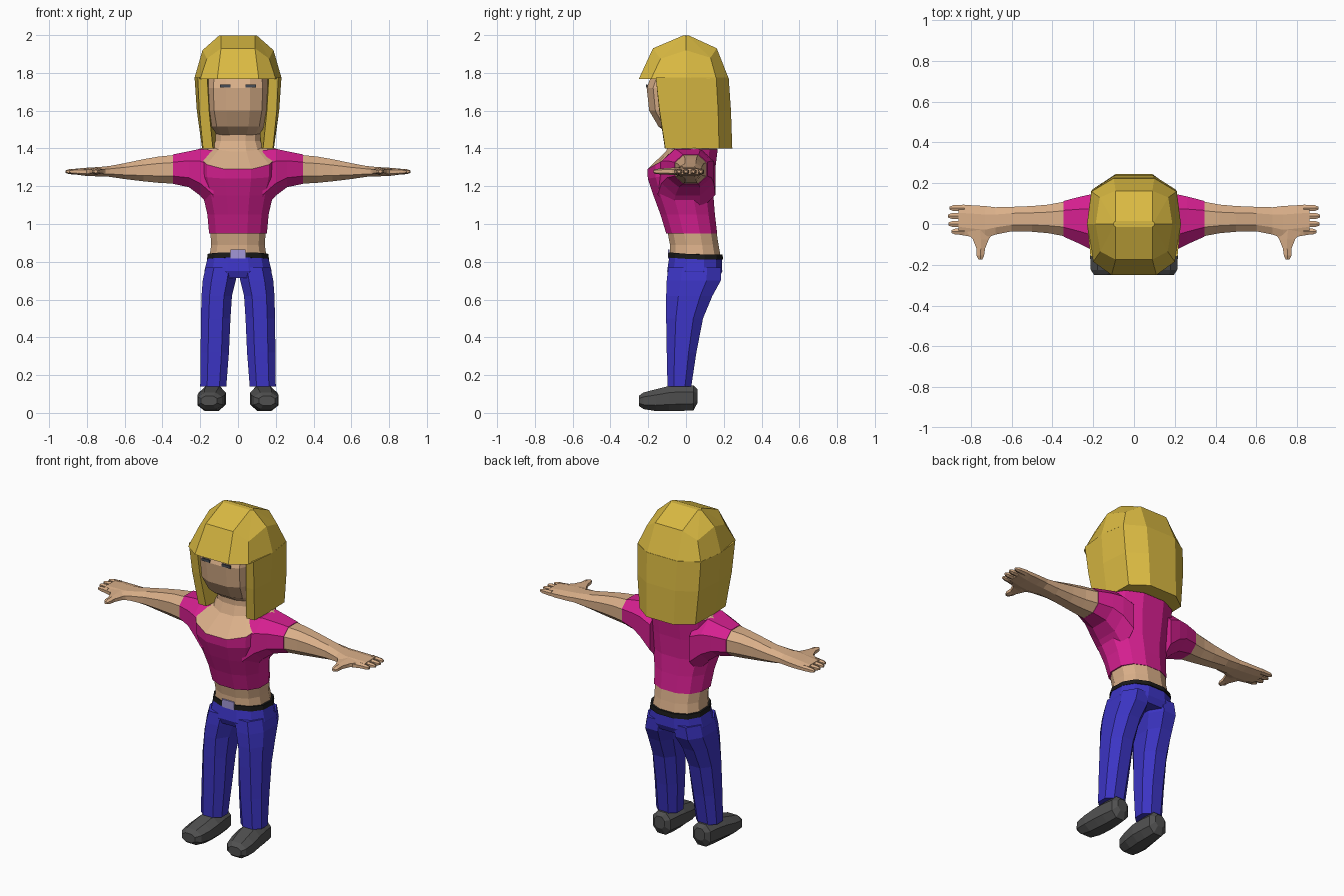
import bpy, bmesh, math
from mathutils import Vector


def material(name, rgb):
    m = bpy.data.materials.new(name)
    m.diffuse_color = (*rgb, 1)
    return m


SKIN = material("skin", (0.70, 0.43, 0.25))
PINK = material("pink", (0.67, 0.014, 0.28))
BLUE = material("denim blue", (0.045, 0.035, 0.55))
HAIR = material("blonde", (0.70, 0.49, 0.055))
GREY = material("shoe grey", (0.08, 0.08, 0.08))
BLACK = material("belt black", (0.01, 0.01, 0.01))
LILAC = material("buckle lilac", (0.36, 0.31, 0.68))
EYE = material("eye grey", (0.06, 0.07, 0.09))


def loft(name, rings, mat, mirror=False):
    """Skin a list of equal-length point rings and cap both ends."""
    bm = bmesh.new()
    loops = [[bm.verts.new(p) for p in r] for r in rings]
    n = len(loops[0])
    for a, b in zip(loops, loops[1:]):
        for i in range(n):
            j = (i + 1) % n
            bm.faces.new((a[i], a[j], b[j], b[i]))
    bm.faces.new(loops[0][::-1])
    bm.faces.new(loops[-1])
    bmesh.ops.recalc_face_normals(bm, faces=bm.faces)
    me = bpy.data.meshes.new(name)
    bm.to_mesh(me)
    bm.free()
    me.materials.append(mat)
    ob = bpy.data.objects.new(name, me)
    bpy.context.collection.objects.link(ob)
    if mirror:
        ob.modifiers.new("mirror", 'MIRROR')
    return ob


def oval(u0, u1, v0, v1, n=8, power=0.85):
    """Squarish oval filling the given box, with flat sides facing the axes."""
    pts = []
    for i in range(n):
        a = 2 * math.pi * (i + 0.5) / n
        c, s = math.cos(a), math.sin(a)
        pts.append((math.copysign(abs(c) ** power, c), math.copysign(abs(s) ** power, s)))
    mu, mv = max(p[0] for p in pts), max(p[1] for p in pts)
    return [((u0 + u1) / 2 + p[0] / mu * (u1 - u0) / 2,
             (v0 + v1) / 2 + p[1] / mv * (v1 - v0) / 2) for p in pts]


def level(z, x0, x1, y0, y1, n=8, power=0.85):
    return [(x, y, z) for x, y in oval(x0, x1, y0, y1, n, power)]


def body(zf, zb, hw, y0, y1):
    """Body ring whose front may dip lower than its sides and back."""
    out = []
    for x, y in oval(-hw, hw, y0, y1, 12):
        t = min(1, 2 * (y - y0) / (y1 - y0))
        out.append((x, y, zf + (zb - zf) * t))
    return out


def across(x, y0, y1, z0, z1, n=8):
    return [(x, y, z) for y, z in oval(y0, y1, z0, z1, n)]


def along(y, x0, x1, z0, z1, n=8):
    return [(x, y, z) for x, z in oval(x0, x1, z0, z1, n)]


def box(name, x0, x1, y0, y1, z0, z1, mat, mirror=False):
    corners = ((x0, y0), (x1, y0), (x1, y1), (x0, y1))
    return loft(name, [[(x, y, z) for x, y in corners] for z in (z0, z1)], mat, mirror)


# Torso: midriff, shirt, bare upper chest and neck
loft("midriff", [body(0.82, 0.82, 0.152, -0.085, 0.185),
                 body(0.89, 0.89, 0.142, -0.085, 0.172),
                 body(0.97, 0.97, 0.147, -0.10, 0.160)], SKIN)
collar = body(1.29, 1.395, 0.215, -0.205, 0.168)
loft("shirt", [body(0.95, 0.95, 0.153, -0.105, 0.165),
               body(1.05, 1.05, 0.162, -0.135, 0.153),
               body(1.15, 1.15, 0.185, -0.172, 0.145),
               body(1.24, 1.27, 0.212, -0.202, 0.152),
               collar], PINK)
loft("chest_and_neck", [collar,
                        body(1.385, 1.42, 0.135, -0.105, 0.12),
                        body(1.44, 1.44, 0.118, -0.085, 0.10),
                        body(1.52, 1.52, 0.118, -0.085, 0.10)], SKIN)

# Sleeves and arms
loft("sleeve", [across(0.13, -0.15, 0.155, 1.07, 1.39),
                across(0.20, -0.13, 0.148, 1.15, 1.398),
                across(0.26, -0.10, 0.135, 1.195, 1.385),
                across(0.345, -0.062, 0.113, 1.213, 1.368)], PINK, True)
loft("arm", [across(0.33, -0.062, 0.112, 1.213, 1.366),
             across(0.42, -0.045, 0.095, 1.218, 1.357),
             across(0.50, -0.038, 0.088, 1.226, 1.343),
             across(0.60, -0.036, 0.084, 1.238, 1.322),
             across(0.68, -0.052, 0.082, 1.25, 1.307),
             across(0.73, -0.070, 0.088, 1.252, 1.302),
             across(0.80, -0.062, 0.092, 1.254, 1.298),
             across(0.86, -0.052, 0.093, 1.262, 1.293)], SKIN, True)

# Fingers and thumb
for i, y in enumerate((-0.037, 0.0, 0.039, 0.078)):
    tip = (0.895, 0.91, 0.912, 0.905)[i]
    loft("finger_%d" % (i + 1), [across(0.83, y - 0.017, y + 0.017, 1.26, 1.294, 6),
                                 across(tip - 0.018, y - 0.014, y + 0.014, 1.264, 1.29, 6),
                                 across(tip, y - 0.007, y + 0.007, 1.27, 1.284, 6)], SKIN, True)
loft("thumb", [along(-0.03, 0.68, 0.83, 1.258, 1.30, 6),
               along(-0.075, 0.712, 0.79, 1.26, 1.298, 6),
               along(-0.12, 0.73, 0.772, 1.262, 1.295, 6),
               along(-0.155, 0.735, 0.772, 1.264, 1.292, 6),
               along(-0.173, 0.743, 0.763, 1.27, 1.286, 6)], SKIN, True)

# Head and eyes
loft("head", [level(1.47, -0.11, 0.11, -0.08, 0.12, 12, 0.7),
              level(1.515, -0.14, 0.14, -0.145, 0.13, 12, 0.7),
              level(1.60, -0.157, 0.157, -0.195, 0.14, 12, 0.7),
              level(1.72, -0.163, 0.163, -0.208, 0.14, 12, 0.7),
              level(1.85, -0.15, 0.15, -0.16, 0.12, 12, 0.7)], SKIN)
box("eye", 0.04, 0.095, -0.211, -0.203, 1.722, 1.738, EYE, True)


# Hair: crown with fringe, then a curtain wrapped round sides and back
def both(half):
    return half + [(-x, y, z) for x, y, z in reversed(half)]


loft("hair_crown", [
    both([(0.11, -0.25, 1.768), (0.20, -0.185, 1.768), (0.23, 0, 1.775),
          (0.21, 0.16, 1.77), (0.10, 0.226, 1.77)]),
    both([(0.09, -0.175, 1.93), (0.165, -0.135, 1.875), (0.188, 0, 1.92),
          (0.168, 0.13, 1.88), (0.09, 0.163, 1.93)]),
    both([(0.09, -0.015, 1.998), (0.098, -0.008, 1.997), (0.102, 0, 1.996),
          (0.098, 0.008, 1.997), (0.09, 0.015, 1.998)])], HAIR)


def curtain(z, *half):
    return both([(x, y, z) for x, y in half])


loft("hair_curtain", [
    curtain(1.40, (0.10, 0.12), (0.133, -0.112), (0.185, -0.11),
            (0.19, 0), (0.185, 0.175), (0.09, 0.245)),
    curtain(1.60, (0.13, 0.11), (0.153, -0.142), (0.205, -0.14),
            (0.218, 0), (0.203, 0.17), (0.095, 0.238)),
    curtain(1.775, (0.14, 0.10), (0.163, -0.16), (0.213, -0.16),
            (0.23, 0), (0.21, 0.16), (0.10, 0.226))], HAIR)

# Jeans: hips and legs
loft("hips", [body(0.715, 0.715, 0.172, -0.085, 0.175),
              body(0.75, 0.75, 0.178, -0.1, 0.192),
              body(0.83, 0.83, 0.158, -0.088, 0.19)], BLUE)
loft("leg", [level(0.77, 0.002, 0.172, -0.094, 0.185),
             level(0.70, 0.012, 0.187, -0.102, 0.184),
             level(0.62, 0.032, 0.193, -0.105, 0.14),
             level(0.50, 0.04, 0.196, -0.105, 0.09),
             level(0.32, 0.048, 0.198, -0.102, 0.055),
             level(0.14, 0.062, 0.2, -0.098, 0.028)], BLUE, True)

# Belt and buckle
loft("belt", [body(0.822, 0.812, 0.164, -0.093, 0.197),
              body(0.85, 0.838, 0.16, -0.091, 0.193)], BLACK)
box("buckle", -0.04, 0.04, -0.096, -0.088, 0.818, 0.865, LILAC)

# Shoes
loft("shoe", [along(0.062, 0.10, 0.165, 0.055, 0.125),
              along(0.04, 0.075, 0.19, 0.014, 0.145),
              along(-0.03, 0.068, 0.2, 0.01, 0.148),
              along(-0.09, 0.064, 0.208, 0.01, 0.142),
              along(-0.16, 0.07, 0.215, 0.01, 0.125),
              along(-0.225, 0.085, 0.212, 0.02, 0.108),
              along(-0.25, 0.11, 0.195, 0.038, 0.09)], GREY, True)
